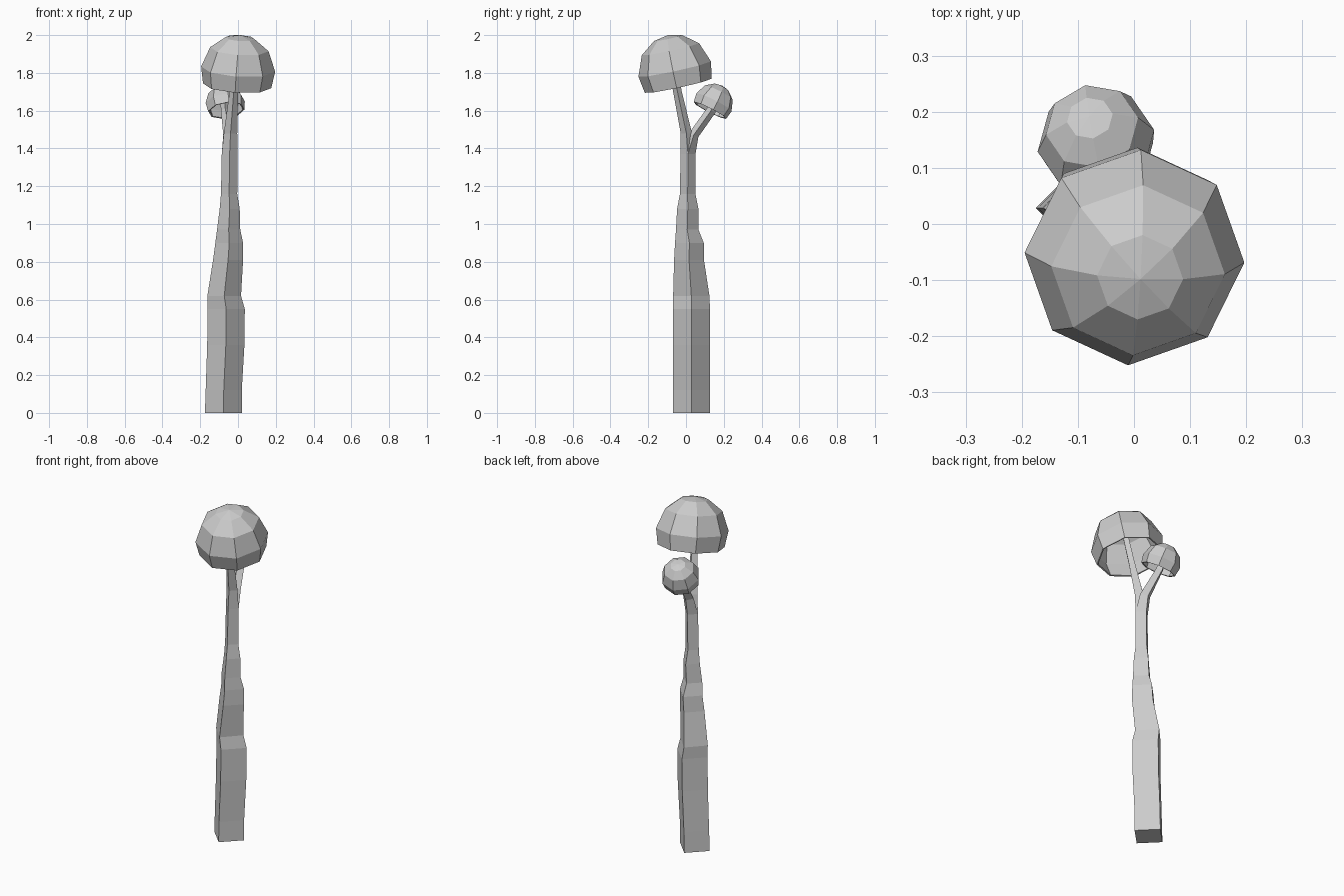
import bpy, bmesh, math
from mathutils import Matrix, Vector

if "Cube" in bpy.data.objects:
    bpy.data.objects.remove(bpy.data.objects["Cube"])


def finish(bm, name):
    bmesh.ops.recalc_face_normals(bm, faces=bm.faces)
    me = bpy.data.meshes.new(name)
    bm.to_mesh(me)
    bm.free()
    ob = bpy.data.objects.new(name, me)
    bpy.context.collection.objects.link(ob)
    return ob


def stalk(name, rings):
    """Diamond-section stem; ring = (z, left x, right x, front y, back y, tilt)."""
    bm = bmesh.new()
    prev = None
    for z, x0, x1, y0, y1, t in rings:
        cx, cy = (x0 + x1) / 2, (y0 + y1) / 2
        cur = [bm.verts.new(p) for p in ((x0, cy, z), (cx, y0, z + t),
                                         (x1, cy, z), (cx, y1, z - t))]
        if prev:
            for i in range(4):
                j = (i + 1) % 4
                bm.faces.new((prev[i], prev[j], cur[j], cur[i]))
        else:
            bm.faces.new(cur[::-1])
        prev = cur
    bm.faces.new(prev)
    return finish(bm, name)


def cap(name, centre, axis, radius, turn):
    """Hollow eight-sided dome, open below, pointing along axis."""
    bm = bmesh.new()
    prev = None
    for lat in (-23, 4, 38, 67):
        a = math.radians(lat)
        r, h = radius * math.cos(a), radius * math.sin(a)
        cur = []
        for i in range(8):
            b = math.radians(45 * i + turn)
            cur.append(bm.verts.new((r * math.cos(b), r * math.sin(b), h)))
        if prev:
            for i in range(8):
                j = (i + 1) % 8
                bm.faces.new((prev[i], prev[j], cur[j], cur[i]))
        prev = cur
    pole = bm.verts.new((0, 0, radius))
    for i in range(8):
        bm.faces.new((prev[i], prev[(i + 1) % 8], pole))
    q = Vector((0, 0, 1)).rotation_difference(Vector(axis))
    bm.transform(Matrix.Translation(centre) @ q.to_matrix().to_4x4())
    ob = finish(bm, name)
    mod = ob.modifiers.new("thickness", 'SOLIDIFY')
    mod.thickness = 0.008
    mod.offset = -1
    return ob


# Uneven tapering trunk
stalk("trunk", [
    (0.00, -0.175, 0.020, -0.070, 0.127, 0),
    (0.12, -0.171, 0.020, -0.070, 0.127, 0),
    (0.36, -0.163, 0.034, -0.070, 0.127, 0),
    (0.55, -0.161, 0.036, -0.070, 0.127, 0),
    (0.62, -0.162, 0.016, -0.068, 0.124, 0),
    (0.81, -0.132, 0.027, -0.063, 0.095, 0),
    (0.90, -0.120, 0.027, -0.058, 0.094, 0),
    (0.97, -0.111, 0.012, -0.053, 0.066, 0),
    (1.08, -0.097, 0.009, -0.047, 0.066, 0),
    (1.16, -0.090, -0.004, -0.032, 0.050, 0),
    (1.37, -0.086, -0.003, -0.029, 0.050, 0)])

# Two branches of the fork
stalk("main_branch", [
    (1.37, -0.086, -0.003, -0.029, 0.050, 0),
    (1.48, -0.075, -0.004, -0.028, 0.032, 0),
    (1.70, -0.045, 0.000, -0.068, -0.022, 0),
    (1.95, -0.018, 0.022, -0.110, -0.070, 0)])
stalk("side_branch", [
    (1.37, -0.086, -0.003, -0.029, 0.050, 0),
    (1.47, -0.078, -0.010, 0.015, 0.065, 0.01),
    (1.60, -0.090, -0.045, 0.110, 0.155, 0.012),
    (1.70, -0.098, -0.055, 0.155, 0.195, 0.012)])

# Tilted domes
cap("large_cap", (0, -0.057, 1.807), (0.06, -0.21, 0.98), 0.197, -3)
cap("small_cap", (-0.067, 0.145, 1.638), (-0.12, 0.45, 0.89), 0.106, 10)
